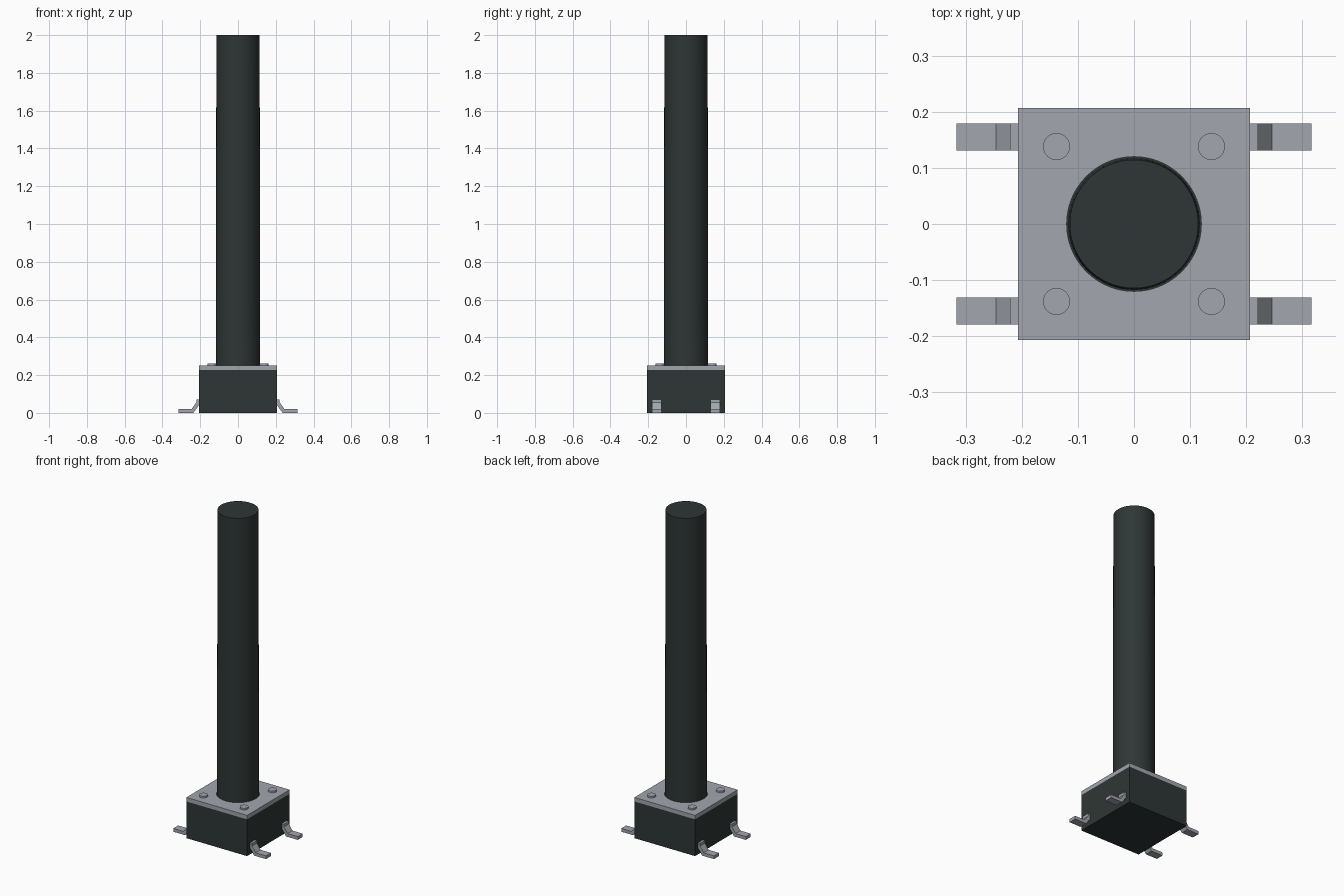
import bpy, bmesh, math

if "Cube" in bpy.data.objects:
    bpy.data.objects.remove(bpy.data.objects["Cube"])


def material(name, rgb):
    m = bpy.data.materials.new(name)
    m.diffuse_color = (*rgb, 1)
    m.use_nodes = True
    m.node_tree.nodes["Principled BSDF"].inputs["Base Color"].default_value = m.diffuse_color
    return m


DARK = material("dark plastic", (0.027, 0.037, 0.035))
METAL = material("grey metal", (0.36, 0.38, 0.42))


def add_object(name, bm, mat):
    bmesh.ops.recalc_face_normals(bm, faces=bm.faces)
    mesh = bpy.data.meshes.new(name)
    bm.to_mesh(mesh)
    bm.free()
    mesh.materials.append(mat)
    ob = bpy.data.objects.new(name, mesh)
    bpy.context.collection.objects.link(ob)
    return ob


def smooth(ob):
    bpy.ops.object.select_all(action='DESELECT')
    ob.select_set(True)
    bpy.context.view_layer.objects.active = ob
    bpy.ops.object.shade_smooth_by_angle(angle=math.radians(30))


def box(name, half, z0, z1, mat):
    bm = bmesh.new()
    bmesh.ops.create_cube(bm, size=1)
    for v in bm.verts:
        v.co = (v.co.x * 2 * half, v.co.y * 2 * half, z0 if v.co.z < 0 else z1)
    return add_object(name, bm, mat)


def cylinder(name, x, y, z0, z1, r0, r1, mat, sides):
    bm = bmesh.new()
    bmesh.ops.create_cone(bm, cap_ends=True, segments=sides, radius1=r0,
                          radius2=r1, depth=z1 - z0)
    bmesh.ops.translate(bm, verts=bm.verts, vec=(x, y, (z0 + z1) / 2))
    ob = add_object(name, bm, mat)
    smooth(ob)
    return ob


HALF = 0.207

# Square housing
box("housing", HALF, 0, 0.226, DARK)

# Metal cover plate with a round opening for the plunger
bm = bmesh.new()
N = 64
rings = []
for z in (0.226, 0.251):
    inner, outer = [], []
    for i in range(N):
        a = 2 * math.pi * i / N
        c, s = math.cos(a), math.sin(a)
        k = HALF / max(abs(c), abs(s))
        inner.append(bm.verts.new((0.12 * c, 0.12 * s, z)))
        outer.append(bm.verts.new((k * c, k * s, z)))
    rings.append((inner, outer))
(i0, o0), (i1, o1) = rings
for a, b in ((i0, o0), (o0, o1), (o1, i1), (i1, i0)):
    for i in range(N):
        j = (i + 1) % N
        bm.faces.new((a[i], a[j], b[j], b[i]))
smooth(add_object("cover_plate", bm, METAL))

# Long, slightly tapered plunger
cylinder("plunger", 0, 0, 0.226, 2.0, 0.1175, 0.1145, DARK, 64)

# Rivets and bent legs, one per corner
LEG = [(0.200, 0.072), (0.221, 0.072), (0.221, 0.055), (0.246, 0.020),
       (0.316, 0.020), (0.316, 0.0), (0.236, 0.0), (0.207, 0.040), (0.200, 0.040)]
for sx, side in ((-1, "left"), (1, "right")):
    for sy, end in ((-1, "front"), (1, "back")):
        cylinder(f"rivet_{end}_{side}", 0.138 * sx, 0.138 * sy,
                 0.245, 0.261, 0.024, 0.024, METAL, 32)
        bm = bmesh.new()
        face = bm.faces.new([bm.verts.new((sx * x, sy * 0.155 - 0.024, z))
                             for x, z in LEG])
        ext = bmesh.ops.extrude_face_region(bm, geom=[face])
        bmesh.ops.translate(bm, vec=(0, 0.048, 0), verts=[
            g for g in ext["geom"] if isinstance(g, bmesh.types.BMVert)])
        add_object(f"leg_{end}_{side}", bm, METAL)
